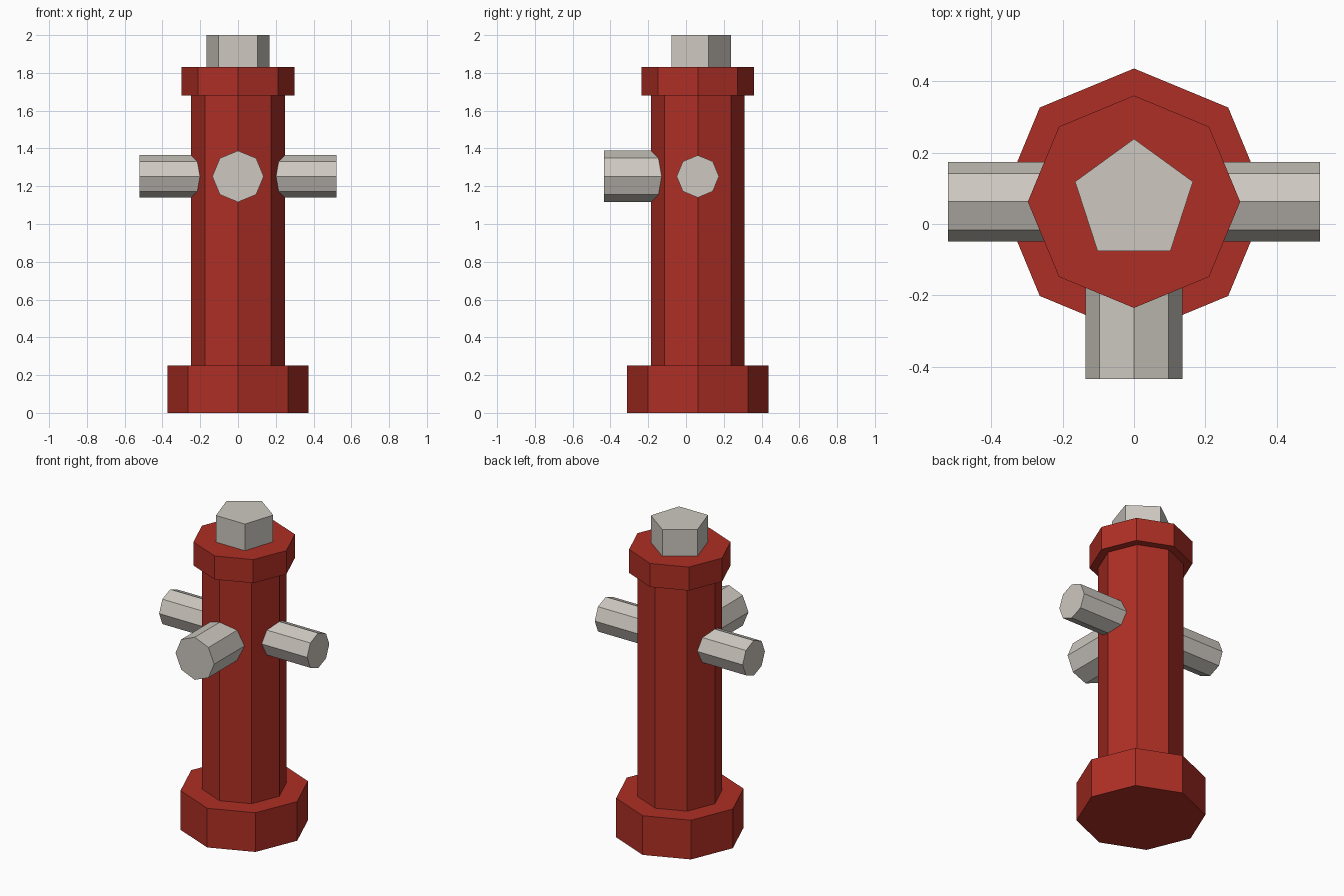
import bpy
from math import pi
from mathutils import Matrix, Vector

cube = bpy.data.objects.get("Cube")
if cube:
    bpy.data.objects.remove(cube, do_unlink=True)

AXIS_Y = 0.0625      # the body stands slightly behind the origin
PIPE_Z = 1.252


def make_material(name, rgb):
    mat = bpy.data.materials.new(name)
    mat.use_nodes = True
    mat.diffuse_color = (*rgb, 1)
    bsdf = next(n for n in mat.node_tree.nodes if n.type == 'BSDF_PRINCIPLED')
    bsdf.inputs["Base Color"].default_value = (*rgb, 1)
    return mat


red = make_material("hydrant red", (0.42, 0.028, 0.018))
grey = make_material("warm grey metal", (0.61, 0.575, 0.525))


def prism(name, start, end, radius, mat, sides=8):
    """Flat-sided cylinder from start to end, with one corner on a main axis."""
    a, b = Vector(start), Vector(end)
    bpy.ops.mesh.primitive_cylinder_add(vertices=sides, radius=radius, depth=(b - a).length)
    obj = bpy.context.object
    obj.name = name
    direction = (b - a).normalized()
    if abs(direction.x) > 0.5:
        turn = Matrix.Rotation(pi / 2, 4, 'Y')
    elif abs(direction.y) > 0.5:
        turn = Matrix.Rotation(pi / 2, 4, 'X')
    else:
        turn = Matrix.Identity(4)
    obj.data.transform(Matrix.Translation((a + b) / 2) @ turn)
    obj.data.materials.append(mat)
    return obj


# Red body: base, column and collar
for name, bottom, top, radius in (
        ("base", 0, 0.25, 0.374),
        ("column", 0.25, 1.68, 0.248),
        ("collar", 1.68, 1.83, 0.298)):
    prism(name, (0, AXIS_Y, bottom), (0, AXIS_Y, top), radius, red)

# Five-sided nut on top
prism("top_nut", (0, 0.065, 1.83), (0, 0.065, 2), 0.174, grey, sides=5)

# Side outlets and the larger front outlet
for name, side in (("left_outlet", 1), ("right_outlet", -1)):
    prism(name, (side * 0.1, AXIS_Y, PIPE_Z), (side * 0.522, AXIS_Y, PIPE_Z), 0.112, grey)
prism("front_outlet", (0, -0.435, PIPE_Z), (0, 0, PIPE_Z), 0.136, grey)
